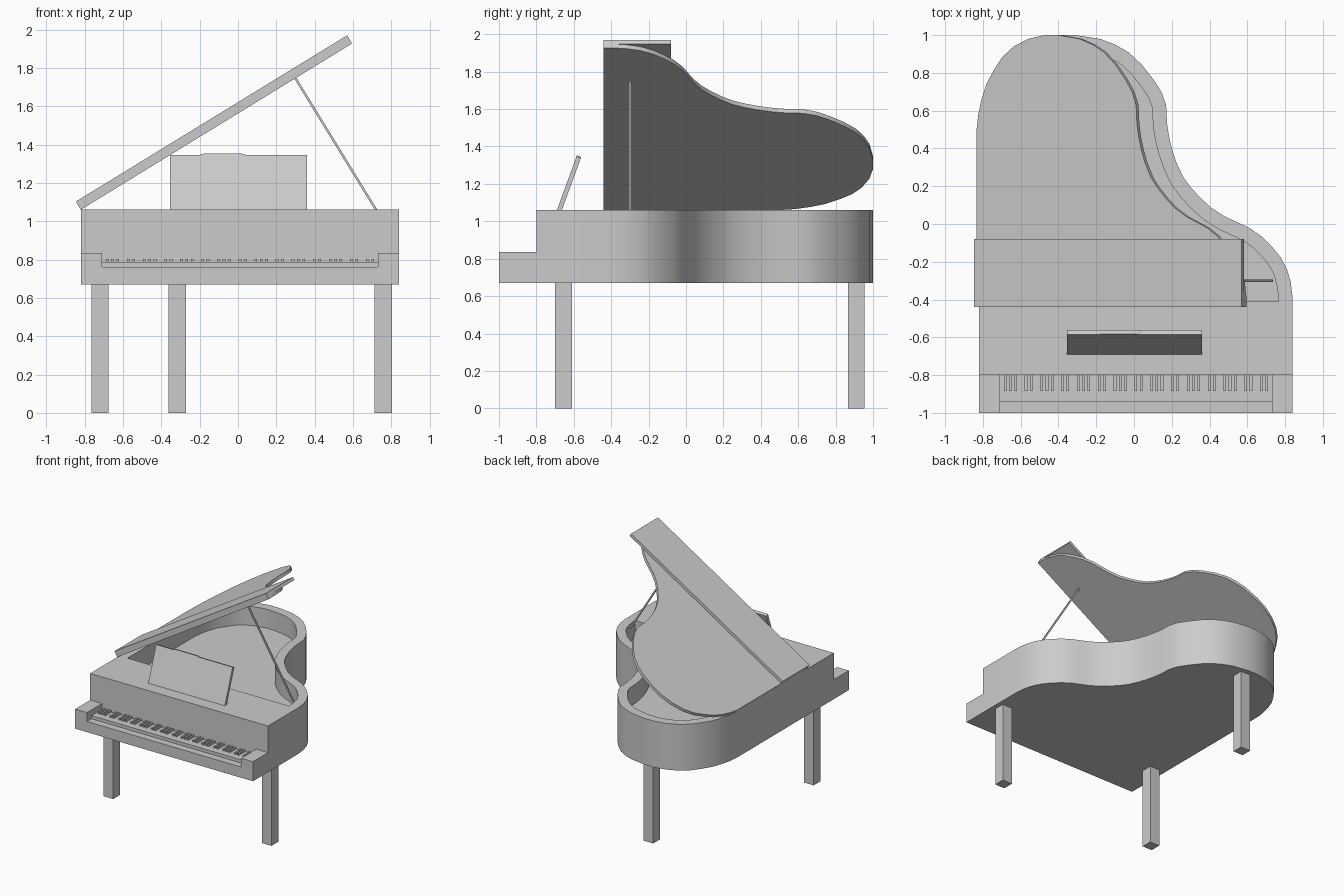
import bpy, bmesh, math
from mathutils import Matrix, Vector

if "Cube" in bpy.data.objects:
    bpy.data.objects.remove(bpy.data.objects["Cube"])

grey = bpy.data.materials.new("plain_grey")
grey.diffuse_color = (0.6, 0.6, 0.6, 1)
grey.use_nodes = True
grey.node_tree.nodes["Principled BSDF"].inputs["Base Color"].default_value = grey.diffuse_color


def prism(name, pts, z0, z1, smooth=False):
    """Extrude a plan outline between two heights."""
    bm = bmesh.new()
    face = bm.faces.new([bm.verts.new((x, y, z0)) for x, y in pts])
    up = bmesh.ops.extrude_face_region(bm, geom=[face])["geom"]
    bmesh.ops.translate(bm, vec=(0, 0, z1 - z0),
                        verts=[v for v in up if isinstance(v, bmesh.types.BMVert)])
    bmesh.ops.recalc_face_normals(bm, faces=bm.faces)
    me = bpy.data.meshes.new(name)
    bm.to_mesh(me)
    bm.free()
    ob = bpy.data.objects.new(name, me)
    bpy.context.collection.objects.link(ob)
    me.materials.append(grey)
    if smooth:
        shade(ob)
    return ob


def shade(ob):
    bpy.ops.object.select_all(action='DESELECT')
    ob.select_set(True)
    bpy.context.view_layer.objects.active = ob
    bpy.ops.object.shade_smooth_by_angle(angle=math.radians(30))


def box(name, x0, x1, y0, y1, z0, z1):
    return prism(name, [(x0, y0), (x1, y0), (x1, y1), (x0, y1)], z0, z1)


def inset(path, d):
    """Offset an anticlockwise path towards its left."""
    out = []
    for i, p in enumerate(path):
        a, b = Vector(path[max(i - 1, 0)]), Vector(path[min(i + 1, len(path) - 1)])
        t = (b - a).normalized()
        out.append((p[0] - t.y * d, p[1] + t.x * d))
    return out


# Curved side of the case, from the right cheek round the tail to the left
curve = [(.84, -.39), (.83, -.31), (.81, -.24), (.775, -.175), (.73, -.12), (.675, -.065),
         (.61, -.02), (.545, .01), (.48, .04), (.41, .085), (.35, .14), (.30, .195),
         (.26, .25), (.225, .325), (.20, .40), (.185, .465), (.175, .53), (.17, .63),
         (.145, .70), (.10, .77), (.04, .845), (-.03, .91), (-.10, .95), (-.18, .98),
         (-.31, 1.0), (-.40, 1.0), (-.50, .98), (-.59, .94), (-.66, .885), (-.71, .82),
         (-.76, .74), (-.79, .66), (-.81, .58), (-.82, .50)]

# Case with the hollow string well
case = prism("case", [(-.82, -.8), (.84, -.8)] + curve, .67, 1.06)
inner = inset(curve, .075)
well = prism("well_cutter", [(-.745, -.41), (.765, -.41)] + inner, .90, 1.2)
well.hide_render = True
well.hide_viewport = True
cut = case.modifiers.new("well", 'BOOLEAN')
cut.operation = 'DIFFERENCE'
cut.solver = 'EXACT'
cut.object = well
bpy.context.view_layer.objects.active = case
bpy.ops.object.modifier_apply(modifier=cut.name)
bpy.data.objects.remove(well)
shade(case)

# Keyboard: bed, cheeks, white keys and the raised keys in threes and twos
box("key_bed", -.82, .84, -1, -.8, .67, .76)
box("left_cheek", -.82, -.71, -1, -.8, .76, .835)
box("right_cheek", .73, .84, -1, -.8, .76, .835)
box("white_keys", -.71, .73, -.94, -.8, .76, .787)
step = 1.44 / 52
for i in range(51):
    if i % 7 not in (3, 6):
        x = -.71 + (i + 1) * step
        box("raised_key", x - .007, x + .007, -.885, -.8, .787, .802)

# Legs
for name, x, y in (("front_left_leg", -.765, -.70), ("front_right_leg", .713, -.70),
                   ("back_leg", -.362, .865)):
    box(name, x, x + .09, y, y + .09, 0, .67)

# Lid, hinged along the left edge, with its front flap folded back on top
tilt = math.atan2(.87, 1.42)
hinge = Matrix.Translation((-.82, 0, 1.06)) @ Matrix.Rotation(-tilt, 4, 'Y') \
    @ Matrix.Translation((.82, 0, 0))
lid = prism("lid", [(-.82, -.44), (.84, -.44)] + curve, 0, .025, True)
flap = box("lid_flap", -.82, .84, -.44, -.08, .025, .05)
for ob in (lid, flap):
    ob.data.transform(hinge)

# Lid prop
a, b = Vector((.30, -.30, 1.745)), Vector((.73, -.30, 1.044))
prop = box("lid_prop", -.006, .006, -.006, .006, 0, (b - a).length)
prop.data.transform(Matrix.Translation(a) @ (b - a).to_track_quat('Z', 'Y').to_matrix().to_4x4())

# Music stand, leaning back, with a slightly raised middle
stand = prism("music_stand", [(-.355, 0), (.36, 0), (.36, .305), (.04, .305), (.02, .311),
                              (-.18, .311), (-.20, .305), (-.355, .305)], -.025, 0)
stand.data.transform(Matrix.Translation((0, -.69, 1.06))
                     @ Matrix.Rotation(math.radians(70), 4, 'X'))
